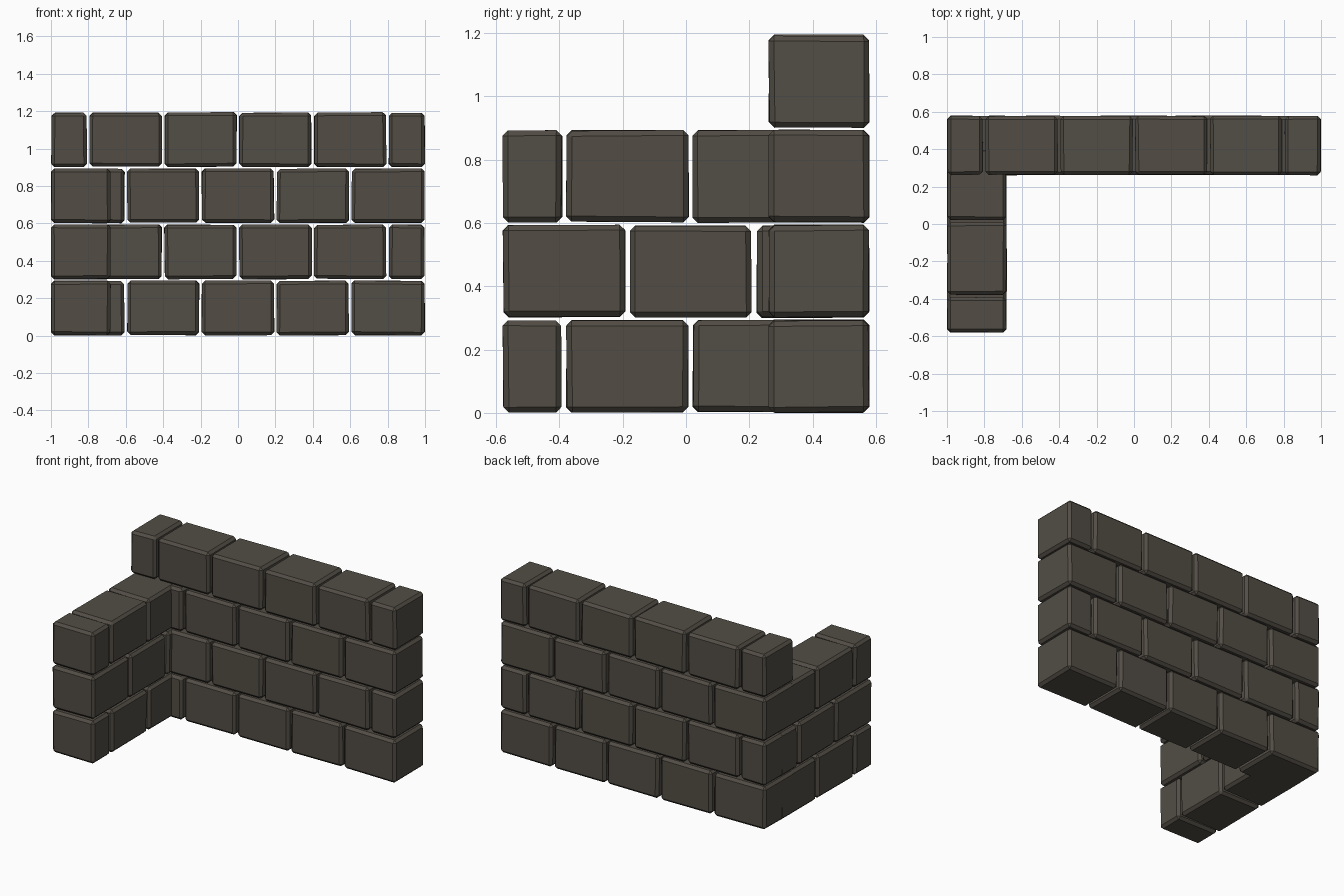
import bpy, bmesh, random
from mathutils import Vector

if "Cube" in bpy.data.objects:
    bpy.data.objects.remove(bpy.data.objects["Cube"])

random.seed(4)
GAP = 0.005      # joint inset on each side of a brick
COURSE = 0.3     # course height
JIT = 0.005      # hand-cut irregularity

stone = bpy.data.materials.new("dark stone")
stone.diffuse_color = (0.085, 0.075, 0.060, 1)
stone.use_nodes = True
stone.node_tree.nodes["Principled BSDF"].inputs["Base Color"].default_value = stone.diffuse_color


def add_brick(bm, lo, hi):
    """Slightly irregular chamfered block between two corners."""
    part = bmesh.new()
    bmesh.ops.create_cube(part, size=1)
    lo, hi = Vector(lo), Vector(hi)
    mid, half = (lo + hi) / 2, (hi - lo) / 2
    for v in part.verts:
        sign = [1 if c > 0 else -1 for c in v.co]
        v.co = [mid[i] + sign[i] * (half[i] - random.uniform(0, JIT)) for i in range(3)]
    bmesh.ops.bevel(part, geom=part.edges[:], offset=0.017, segments=1,
                    affect='EDGES', profile=0.5)
    mesh = bpy.data.meshes.new("tmp")
    part.to_mesh(mesh)
    part.free()
    bm.from_mesh(mesh)
    bpy.data.meshes.remove(mesh)


def add_wall(name, courses, splits_even, splits_odd, axis, across):
    """Courses of bricks along axis (0 = x, 1 = y), alternating two joint patterns."""
    bm = bmesh.new()
    for c in range(courses):
        splits = splits_odd if c % 2 else splits_even
        z0, z1 = c * COURSE, (c + 1) * COURSE - 0.005
        for k, (a, b) in enumerate(zip(splits, splits[1:])):
            a += GAP if k else 0
            b -= GAP if k < len(splits) - 2 else 0
            if axis == 0:
                add_brick(bm, (a, across[0], z0), (b, across[1], z1))
            else:
                add_brick(bm, (across[0], a, z0), (across[1], b, z1))
    mesh = bpy.data.meshes.new(name)
    bm.to_mesh(mesh)
    bm.free()
    mesh.materials.append(stone)
    bpy.context.collection.objects.link(bpy.data.objects.new(name, mesh))


# Long back wall, four courses
add_wall("long_wall", 4,
         [-1, -0.6, -0.2, 0.2, 0.6, 1],
         [-1, -0.8, -0.4, 0, 0.4, 0.8, 1], 0, (0.26, 0.58))

# Short return wall, three courses, running into the corner
add_wall("short_wall", 3,
         [-0.58, -0.385, 0.015, 0.41],
         [-0.58, -0.185, 0.215, 0.41], 1, (-1, -0.68))
